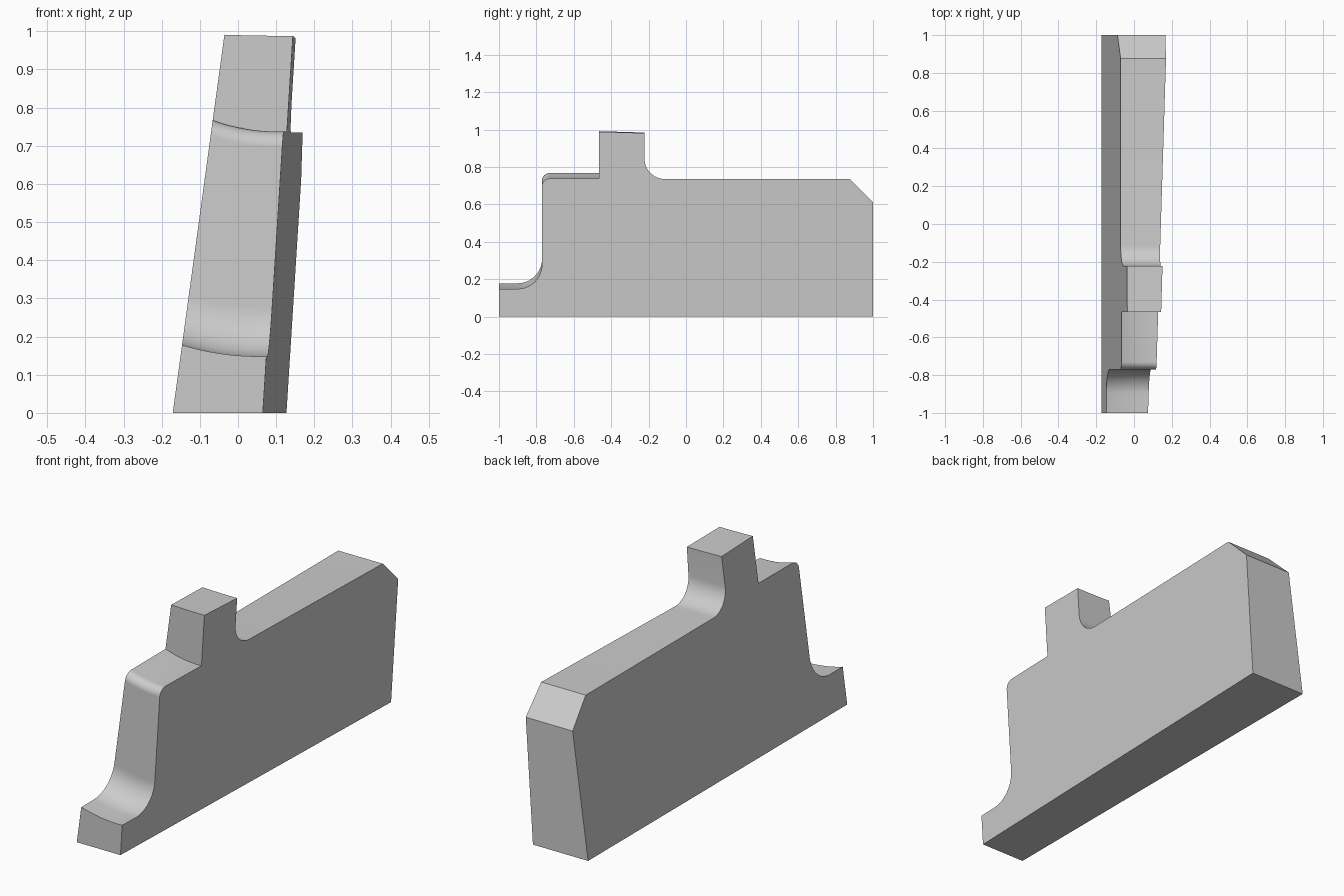
import bpy, bmesh, math

cube = bpy.data.objects.get("Cube")
if cube:
    bpy.data.objects.remove(cube, do_unlink=True)


def arc(cy, cz, r, a0, a1, lift, n=12):
    """Fillet points (y, z, lift) between two angles in degrees."""
    pts = []
    for i in range(n + 1):
        a = math.radians(a0 + (a1 - a0) * i / n)
        pts.append((cy + r * math.cos(a), cz + r * math.sin(a), lift))
    return pts


# Side profile: y, z, and how far z rises towards the -x side
profile = [(-1, 0, 0), (-1, 0.148, 0.03)]
profile += arc(-0.90, 0.278, 0.13, -90, 0, 0.03)       # lower step fillet
profile += arc(-0.73, 0.697, 0.04, 180, 90, 0.03)      # rounded shelf edge
profile += [(-0.465, 0.737, 0.031), (-0.465, 0.988, 0.003), (-0.222, 0.981, 0.003)]
profile += arc(-0.112, 0.845, 0.11, 180, 270, 0)       # fillet behind the tab
profile += [(0.875, 0.735, 0), (1, 0.612, 0), (1, 0, 0)]


def left_leaning_side(z):
    return -0.171 + 0.1366 * z


def tapered_side(y, z):
    return 0.096 + 0.031 * y + 0.063 * z


# Sweep the profile across the thickness between the two slanted sides
COLS = 12
bm = bmesh.new()
cols = []
for c in range(COLS + 1):
    t = c / COLS
    ring = []
    for y, z, lift in profile:
        z += lift * ((0.92 - t) / 0.92) ** 2
        x0, x1 = left_leaning_side(z), tapered_side(y, z)
        ring.append(bm.verts.new((x0 + (x1 - x0) * t, y, z)))
    cols.append(ring)
count = len(profile)
for a, b in zip(cols, cols[1:]):
    for i in range(count):
        j = (i + 1) % count
        bm.faces.new((a[i], a[j], b[j], b[i]))
bm.faces.new(cols[0])
bm.faces.new(cols[-1])
bmesh.ops.recalc_face_normals(bm, faces=bm.faces)

mesh = bpy.data.meshes.new("stepped_wedge_block")
bm.to_mesh(mesh)
bm.free()
block = bpy.data.objects.new("stepped_wedge_block", mesh)
bpy.context.collection.objects.link(block)

# Plain grey finish
grey = bpy.data.materials.new("light_grey")
grey.use_nodes = True
colour = (0.6, 0.6, 0.6, 1)
grey.diffuse_color = colour
grey.node_tree.nodes["Principled BSDF"].inputs["Base Color"].default_value = colour
mesh.materials.append(grey)

bpy.ops.object.select_all(action='DESELECT')
block.select_set(True)
bpy.context.view_layer.objects.active = block
bpy.ops.object.shade_smooth_by_angle(angle=math.radians(30))
